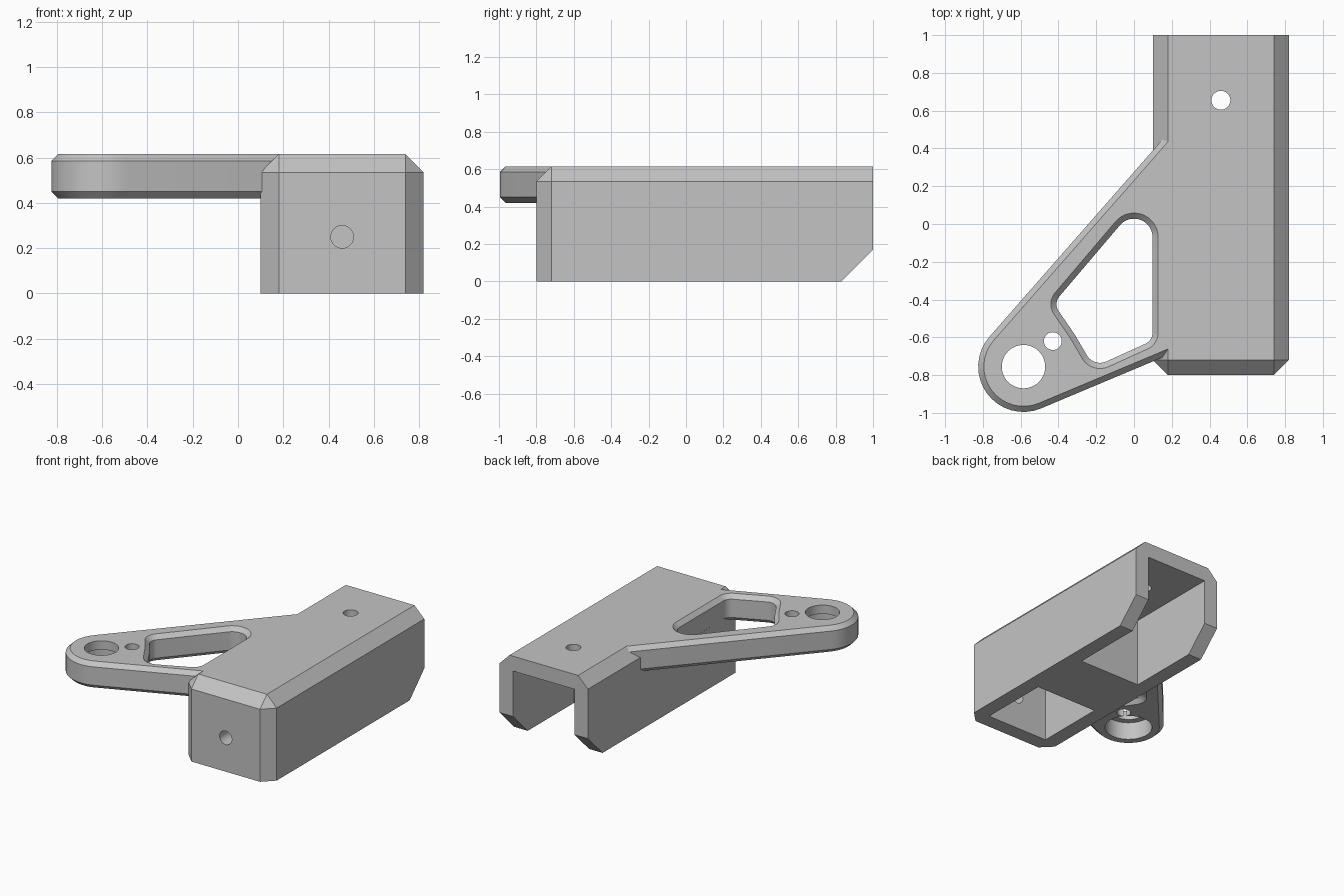
import bpy, bmesh
from math import acos, atan2, cos, sin, pi, hypot, radians

cube = bpy.data.objects.get("Cube")
if cube:
    bpy.data.objects.remove(cube, do_unlink=True)

grey = bpy.data.materials.new("plain grey")
grey.use_nodes = True
tone = (0.55, 0.55, 0.55, 1)
grey.diffuse_color = tone
grey.node_tree.nodes["Principled BSDF"].inputs["Base Color"].default_value = tone


def make(name, bm):
    bmesh.ops.recalc_face_normals(bm, faces=bm.faces)
    mesh = bpy.data.meshes.new(name)
    bm.to_mesh(mesh)
    bm.free()
    mesh.materials.append(grey)
    obj = bpy.data.objects.new(name, mesh)
    bpy.context.collection.objects.link(obj)
    return obj


def box_mesh(lo, hi):
    bm = bmesh.new()
    bmesh.ops.create_cube(bm, size=1)
    for v in bm.verts:
        v.co = [(a + b) / 2 + c * (b - a) for a, b, c in zip(lo, hi, v.co)]
    return bm


def belt(circles, offset, steps=16):
    """Outline of a belt round circles (x, y, r); negative r bends inward."""
    cs = [(x, y, r + offset) for x, y, r in circles]
    n = len(cs)
    angles = []
    for i in range(n):
        (x, y, r), (x2, y2, r2) = cs[i], cs[(i + 1) % n]
        dx, dy = x2 - x, y2 - y
        angles.append(atan2(dy, dx) - acos((r - r2) / hypot(dx, dy)))
    points = []
    for i, (x, y, r) in enumerate(cs):
        start = angles[i - 1]
        sweep = (angles[i] - start) % (2 * pi)
        if r < 0:
            sweep -= 2 * pi
        for k in range(steps + 1):
            a = start + sweep * k / steps
            points.append((x + r * cos(a), y + r * sin(a)))
    return points


def loft(name, circles, levels):
    """Stack of belt outlines at (height, offset) levels, capped at both ends."""
    bm = bmesh.new()
    rings = [[bm.verts.new((x, y, z)) for x, y in belt(circles, off)]
             for z, off in levels]
    for low, high in zip(rings, rings[1:]):
        for i in range(len(low)):
            bm.faces.new((low[i - 1], low[i], high[i], high[i - 1]))
    bm.faces.new(rings[0][::-1])
    bm.faces.new(rings[-1])
    return make(name, bm)


def cylinder(name, radius, center, depth, along_y=False):
    bm = bmesh.new()
    bmesh.ops.create_cone(bm, cap_ends=True, segments=48, radius1=radius,
                          radius2=radius, depth=depth)
    obj = make(name, bm)
    for v in obj.data.vertices:
        x, y, z = v.co
        if along_y:
            y, z = -z, y
        v.co = (x + center[0], y + center[1], z + center[2])
    return obj


def combine(target, other, operation):
    other.hide_render = True
    mod = target.modifiers.new(operation.lower(), "BOOLEAN")
    mod.operation = operation
    mod.solver = "EXACT"
    mod.object = other
    bpy.context.view_layer.objects.active = target
    bpy.ops.object.modifier_apply(modifier=mod.name)
    bpy.data.objects.remove(other, do_unlink=True)


# Body: a block with chamfered top, front corners and rear underside
LEFT, RIGHT, FRONT, BACK, TOP = 0.10, 0.82, -0.80, 1.0, 0.615


def on(edge, axis, value):
    return all(abs(v.co[axis] - value) < 1e-4 for v in edge.verts)


bm = box_mesh((LEFT, FRONT, 0), (RIGHT, BACK, TOP))
rear = [e for e in bm.edges if on(e, 1, BACK) and on(e, 2, 0)]
bmesh.ops.bevel(bm, geom=rear, offset=0.17, segments=1, affect="EDGES")
chamfered = []
for e in bm.edges:
    side = on(e, 0, LEFT) or on(e, 0, RIGHT)
    front, top = on(e, 1, FRONT), on(e, 2, TOP)
    if side + front + top == 2:
        chamfered.append(e)
bmesh.ops.bevel(bm, geom=chamfered, offset=0.08, segments=1, affect="EDGES")
body = make("bracket_body", bm)

# Arm: tapered plate around the end boss, with chamfered rims
BOSS = (-0.585, -0.755)
BASE, RIM = 0.42, 0.03
arm = loft("arm", [(*BOSS, 0.24), (0.301, -0.589, 0.05), (0.358, 0.608, 0.05)],
           [(BASE, -RIM), (BASE + RIM, 0), (TOP - RIM, 0), (TOP, -RIM)])

# Rounded window through the arm, curving around the boss
window = loft("window_cutter",
              [(0, -0.07, 0.098), (-0.345, -0.425, 0.065), (*BOSS, -0.32),
               (-0.18, -0.655, 0.08), (0.033, -0.575, 0.065)],
              [(BASE - 0.01, 0.04), (BASE + RIM, 0),
               (TOP - RIM, 0), (TOP + 0.01, 0.04)])
combine(arm, window, "DIFFERENCE")

# Boss hole, wider recess below it, and small pin hole
for name, radius, x, y, z in (("boss_hole", 0.115, *BOSS, 0.5),
                              ("boss_recess", 0.16, *BOSS, 0.05),
                              ("pin_hole", 0.047, -0.43, -0.62, 0.5)):
    combine(arm, cylinder(name, radius, (x, y, z), 1), "DIFFERENCE")

combine(body, arm, "UNION")

# Front pocket and rear channel, leaving a solid block between them
for name, y0, y1 in (("front_pocket", -0.69, -0.17), ("rear_channel", 0.29, 1.2)):
    cutter = make(name, box_mesh((0.21, y0, -0.1), (0.71, y1, 0.505)))
    combine(body, cutter, "DIFFERENCE")

# Screw holes in the top and the front wall
combine(body, cylinder("top_hole", 0.05, (0.46, 0.655, 0.6), 0.4), "DIFFERENCE")
combine(body, cylinder("front_hole", 0.05, (0.46, -0.75, 0.25), 0.3, True),
        "DIFFERENCE")

# Smooth the round walls, keep the chamfers crisp
bpy.ops.object.select_all(action="DESELECT")
body.select_set(True)
bpy.context.view_layer.objects.active = body
bpy.ops.object.shade_smooth_by_angle(angle=radians(25))
